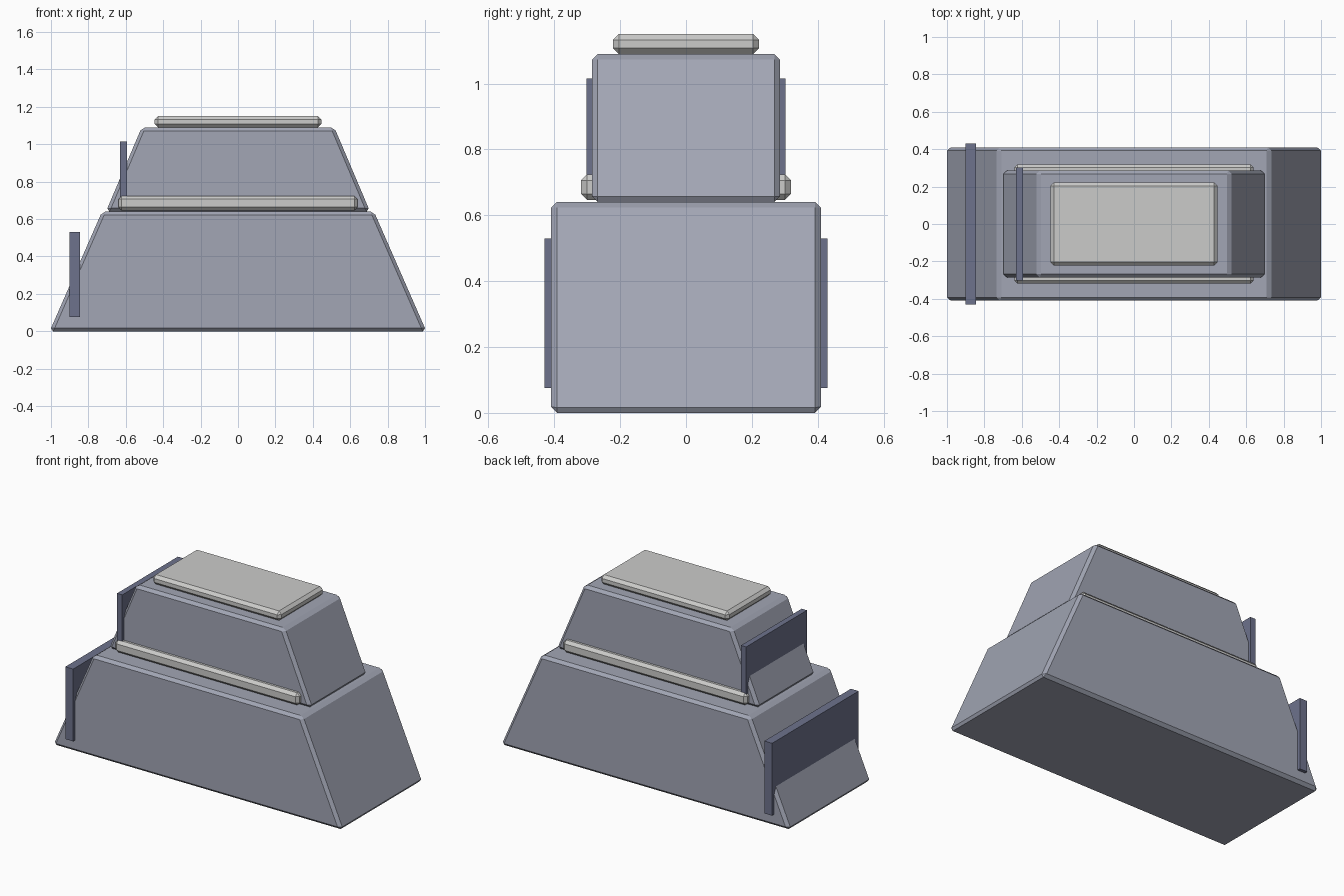
import bpy
import bmesh

cube = bpy.data.objects.get("Cube")
if cube:
    bpy.data.objects.remove(cube, do_unlink=True)


def material(name, rgb):
    mat = bpy.data.materials.new(name)
    mat.use_nodes = True
    color = (*rgb, 1)
    mat.diffuse_color = color
    mat.node_tree.nodes["Principled BSDF"].inputs["Base Color"].default_value = color
    return mat


def block(name, mat, half_x, half_y, z0, z1, top_x=None, x=0, bevel=0.018):
    """Box whose ends may slope inward to half-length top_x, with chamfered edges."""
    bm = bmesh.new()
    bmesh.ops.create_cube(bm, size=2)
    for v in bm.verts:
        upper = v.co.z > 0
        length = top_x if upper and top_x else half_x
        v.co = (x + v.co.x * length, v.co.y * half_y, z1 if upper else z0)
    mesh = bpy.data.meshes.new(name)
    bm.to_mesh(mesh)
    bm.free()
    mesh.materials.append(mat)
    obj = bpy.data.objects.new(name, mesh)
    bpy.context.collection.objects.link(obj)
    if bevel:
        mod = obj.modifiers.new("chamfer", "BEVEL")
        mod.width = bevel
        mod.segments = 1
        mod.limit_method = "NONE"
    return obj


body = material("blue grey", (0.36, 0.38, 0.46))
trim = material("light grey", (0.6, 0.6, 0.59))
slate = material("dark slate", (0.155, 0.17, 0.264))

# Two stacked tapered tiers
block("lower_tier", body, 1.007, 0.41, 0, 0.64, top_x=0.727)
block("upper_tier", body, 0.706, 0.286, 0.64, 1.09, top_x=0.515)

# Pale band around the upper tier and cap on its roof
block("side_band", trim, 0.64, 0.319, 0.647, 0.724)
block("roof_cap", trim, 0.446, 0.222, 1.09, 1.15)

# Upright slabs set into the sloping right end
block("lower_slab", slate, 0.027, 0.43, 0.075, 0.53, x=-0.873, bevel=0)
block("upper_slab", slate, 0.018, 0.302, 0.70, 1.015, x=-0.612, bevel=0)
